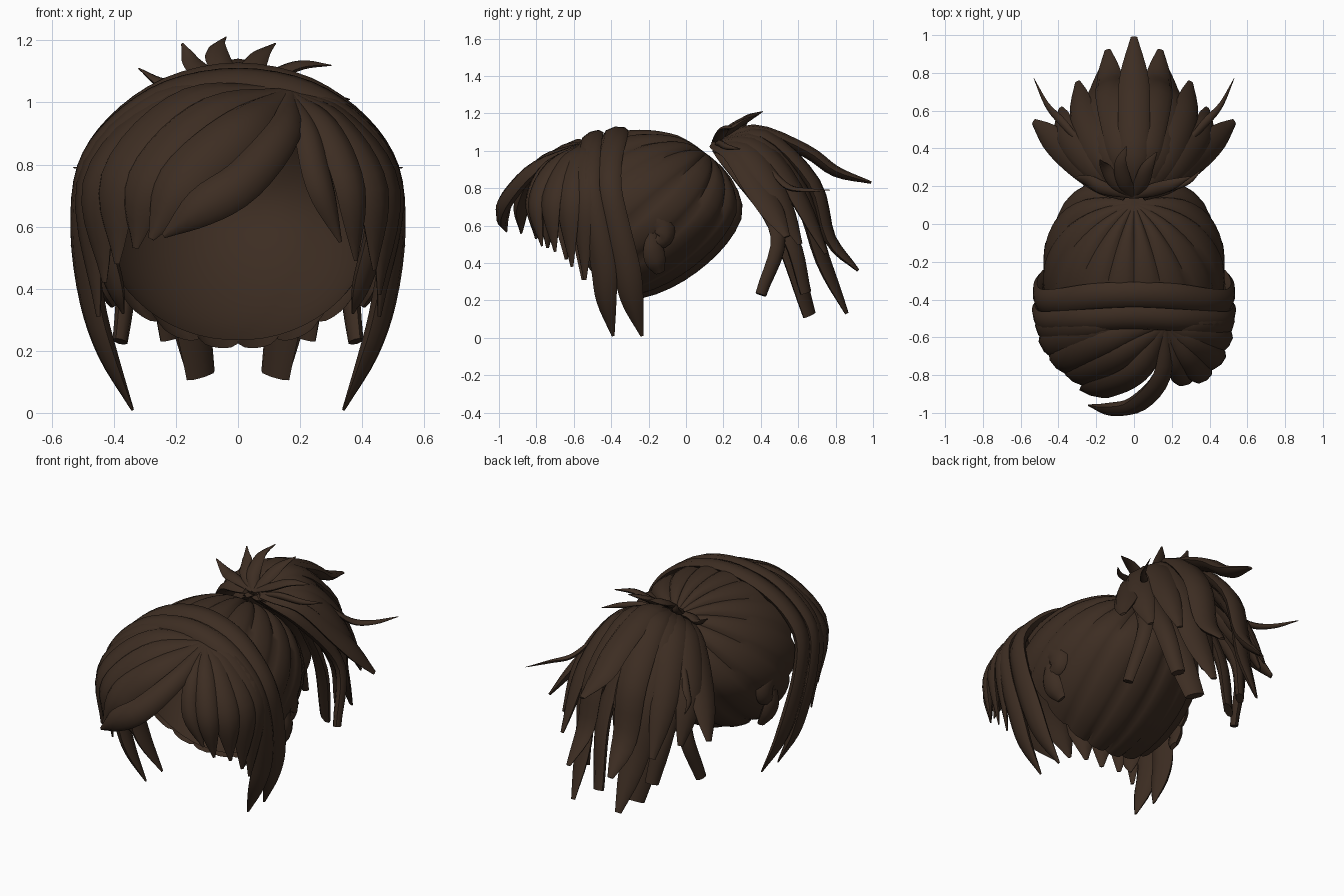
import bpy, bmesh, math
from mathutils import Vector

brown = bpy.data.materials.new("dark_brown")
brown.diffuse_color = (0.046, 0.026, 0.016, 1)
HEAD = Vector((0, -0.28, 0.6))
TAIL = Vector((0, 0.3, 0.45))
SIDES = 8


def finish(name, bm):
    bmesh.ops.recalc_face_normals(bm, faces=bm.faces)
    me = bpy.data.meshes.new(name)
    bm.to_mesh(me)
    bm.free()
    me.materials.append(brown)
    ob = bpy.data.objects.new(name, me)
    bpy.context.collection.objects.link(ob)
    for o in bpy.context.selected_objects:
        o.select_set(False)
    ob.select_set(True)
    bpy.context.view_layer.objects.active = ob
    bpy.ops.object.shade_smooth_by_angle(angle=math.radians(50))
    return ob


def spline(pts, t):
    """Catmull-Rom point at t in 0..1"""
    n = len(pts) - 1
    i = min(int(t * n), n - 1)
    u = t * n - i
    b, c = pts[i], pts[i + 1]
    a = pts[i - 1] if i else b * 2 - c
    d = pts[i + 2] if i + 2 <= n else c * 2 - b
    return 0.5 * (2 * b + (c - a) * u + (2 * a - 5 * b + 4 * c - d) * u * u
                  + (3 * b - a - 3 * c + d) * u ** 3)


def add_lock(bm, pts, width, thick, centre, profile, sx=1, steps=16):
    """Sweep a flattened oval along a path; profile lists relative sizes"""
    pts = [Vector((p[0] * sx, p[1], p[2])) for p in pts]
    prof = [Vector((k, 0, 0)) for k in profile]
    rings = []
    for s in range(steps + 1):
        t = s / steps
        p = spline(pts, t)
        tan = (spline(pts, min(1, t + .02)) - spline(pts, max(0, t - .02))).normalized()
        side = tan.cross(p - centre).normalized()
        out = side.cross(tan)
        k = max(0.03, spline(prof, t).x)
        ring = []
        for j in range(SIDES):
            a = 2 * math.pi * j / SIDES
            ring.append(bm.verts.new(p + side * (math.cos(a) * width * k)
                                     + out * (math.sin(a) * thick * min(1, k))))
        rings.append(ring)
    for r, q in zip(rings, rings[1:]):
        for j in range(SIDES):
            bm.faces.new((r[j], r[(j + 1) % SIDES], q[(j + 1) % SIDES], q[j]))
    bm.faces.new(rings[0])
    bm.faces.new(rings[-1])


def locks(name, paths, centre, profile, thick, mirror=False):
    bm = bmesh.new()
    for width, pts in paths:
        for sx in ((1, -1) if mirror else (1,)):
            add_lock(bm, pts, width, thick, centre, profile, sx)
    finish(name, bm)


# Scalp shell around the ponytail root, open at the face
def scalp(name, size, bulge):
    bm = bmesh.new()
    c, rad = Vector((0, -0.25, 0.66)), Vector((0.47, 0.54, 0.44))
    pole = Vector((0, 0.70, 0.78)).normalized()
    ex = Vector((1, 0, 0))
    ey = pole.cross(ex)
    lobes, per, rows = 16, 6, 14
    n = lobes * per

    def point(phi, th, k=1.0):
        d = pole * math.cos(th) + (ex * math.cos(phi) + ey * math.sin(phi)) * math.sin(th)
        if d.y > 0 and d.z < 0:      # tuck the nape in
            k *= 1 + 0.24 * d.y * d.z
        return c + Vector((d.x * rad.x, d.y * rad.y, d.z * rad.z)) * k

    cols = []
    for i in range(n):
        phi = 2 * math.pi * i / n
        th = 0.1
        while th < 3.1:
            p = point(phi, th)
            if p.y < -0.25 - 0.24 * (p.z - 0.25):
                break
            th += 0.01
        bump = abs(math.sin(lobes * phi / 2)) ** 0.5
        cols.append([bm.verts.new(point(phi, 0.06 + (th - 0.06) * r / rows,
                     size + bulge * bump * min(1, r / 4))) for r in range(rows + 1)])
    for i in range(n):
        a, b = cols[i], cols[(i + 1) % n]
        for r in range(rows):
            bm.faces.new((a[r], b[r], b[r + 1], a[r + 1]))
    bm.faces.new([col[0] for col in cols])
    finish(name, bm)


scalp("combed_cap", 0.995, 0.04)
scalp("scalp_lining", 0.97, 0)


# Two straps arching over the head and hanging as long side locks
def strap(name, half, width):
    pts = [(-x, y, z) for x, y, z in reversed(half[1:])] + half
    bm = bmesh.new()
    add_lock(bm, pts, width, 0.036, HEAD,
             [.12, .8, 1] + [.95] * 9 + [1, .8, .12], steps=56)
    finish(name, bm)


strap("front_strap", [(0, -.50, 1.07), (.22, -.51, 1.03), (.385, -.52, .92), (.48, -.52, .78),
                      (.50, -.48, .58), (.47, -.44, .36), (.42, -.425, .19), (.34, -.39, .01)], .07)
strap("rear_strap", [(0, -.375, 1.095), (.22, -.385, 1.05), (.39, -.41, .93), (.485, -.41, .78),
                     (.50, -.365, .58), (.47, -.315, .36), (.42, -.285, .19), (.34, -.235, .01)], .074)

# Fringe swept from an off-centre parting
P = (.17, -.55, 1.03)
swept = [.3, .8, 1, .9, .12]
locks("swept_fringe", [
    (.07, [P, (.15, -.80, .91), (.02, -.95, .75), (-.12, -.98, .66), (-.24, -.96, .57)]),
    (.09, [P, (.02, -.78, .92), (-.17, -.87, .75), (-.28, -.88, .56)]),
    (.09, [P, (-.08, -.71, .96), (-.28, -.80, .76), (-.33, -.80, .53)]),
    (.09, [(.1, -.55, 1.04), (-.16, -.64, .99), (-.37, -.73, .77), (-.39, -.74, .48)]),
    (.09, [(.05, -.54, 1.05), (-.22, -.59, .98), (-.435, -.65, .75), (-.43, -.64, .42)]),
    (.08, [(0, -.53, 1.06), (-.26, -.55, .99), (-.465, -.57, .75), (-.45, -.55, .31)]),
], HEAD, swept, .04)
locks("side_fringe", [
    (.05, [P, (.22, -.74, .91), (.26, -.82, .74), (.33, -.80, .55)]),
    (.06, [P, (.28, -.71, .92), (.36, -.80, .73), (.38, -.77, .49)]),
    (.07, [P, (.31, -.65, .93), (.43, -.72, .73), (.44, -.70, .46)]),
    (.075, [P, (.32, -.60, .94), (.47, -.63, .73), (.455, -.61, .38)]),
    (.075, [P, (.34, -.55, .95), (.485, -.55, .73), (.455, -.54, .31)]),
], HEAD, swept, .035)

# Inner temple locks and the small curls behind the straps
locks("temple_locks", [
    (.06, [(.42, -.50, .85), (.45, -.52, .62), (.40, -.50, .42), (.37, -.47, .32)]),
], HEAD, [.5, 1, .8, .1], .03, True)
locks("ear_curls", [
    (.055, [(.445, -.24, .60), (.45, -.18, .64), (.445, -.12, .60), (.445, -.12, .53), (.45, -.18, .50)]),
    (.055, [(.455, -.18, .56), (.44, -.17, .44), (.40, -.14, .35)]),
], HEAD, [.5, 1, 1, .5], .028, True)

# Ponytail: drooping mirrored locks fanning out from the root
tail = [.35, .85, 1, 1, .9, .7, .2]
locks("ponytail_crest", [(.085, [(0, .14, 1.03), (0, .36, 1.11), (0, .64, 1.0), (0, .80, .89), (0, .99, .83)])],
      TAIL, [.4, .9, 1, .85, .2], .035)
locks("ponytail_core", [(.11, [(0, .18, .99), (0, .40, .85), (0, .55, .60), (0, .60, .36)])],
      TAIL, tail, .05)
locks("ponytail_outer", [
    (.085, [(.02, .15, 1.04), (.07, .42, 1.08), (.12, .68, .83), (.13, .77, .53), (.14, .92, .36)]),
    (.09, [(.03, .15, 1.04), (.12, .40, 1.05), (.20, .62, .76), (.17, .73, .42), (.15, .86, .13)]),
    (.085, [(.03, .15, 1.04), (.17, .37, 1.03), (.27, .57, .80), (.30, .75, .45)]),
    (.085, [(.04, .15, 1.03), (.22, .33, 1.0), (.36, .48, .77), (.39, .61, .50)]),
    (.09, [(.04, .15, 1.03), (.22, .28, .98), (.39, .41, .76), (.53, .54, .54)]),
], TAIL, tail, .035, True)
locks("ponytail_inner", [
    (.085, [(.03, .16, 1.01), (.13, .33, .90), (.17, .53, .52), (.12, .66, .12)]),
    (.06, [(.04, .16, 1.01), (.17, .32, .88), (.25, .55, .55), (.22, .64, .24)]),
    (.05, [(.04, .16, 1.0), (.20, .28, .88), (.33, .49, .56), (.38, .40, .23)]),
], TAIL, [.4, .9, 1, .95, .85, .65], .035, True)

# Thin stray wisps on the ponytail
locks("stray_wisps", [(.022, [(.30, .45, .90), (.38, .54, .81), (.46, .63, .79), (.53, .77, .79)])],
      TAIL, [.6, 1, .7, .08], .014, True)

# Short upright spikes around the root
locks("root_spikes", [
    (.035, [(.0, .15, 1.04), (-.16, .19, 1.06), (-.24, .23, 1.06), (-.32, .25, 1.11)]),
    (.035, [(.0, .15, 1.04), (-.10, .22, 1.09), (-.15, .30, 1.13), (-.18, .34, 1.19)]),
    (.04, [(.0, .15, 1.04), (-.05, .22, 1.11), (-.07, .32, 1.17), (-.04, .41, 1.21)]),
    (.04, [(.0, .15, 1.04), (.04, .22, 1.10), (.07, .30, 1.15), (.12, .38, 1.19)]),
    (.035, [(.0, .15, 1.04), (.10, .18, 1.08), (.20, .21, 1.12), (.30, .25, 1.12)]),
    (.018, [(.05, .16, 1.03), (.15, .18, 1.04), (.28, .22, 1.02), (.36, .29, 1.01)]),
], Vector((0, .2, .8)), [.5, 1, .85, .1], .018)
